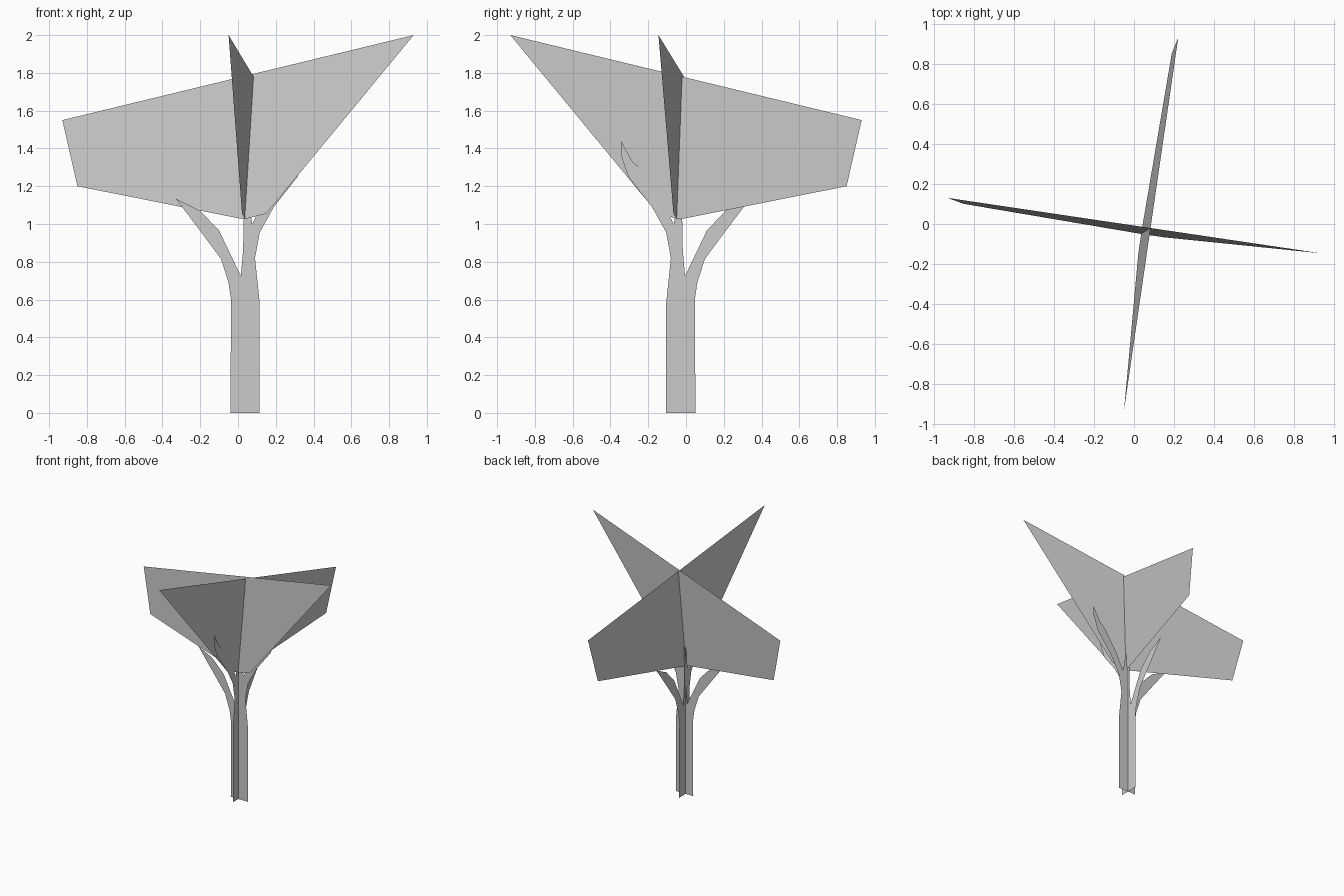
import bpy
import bmesh

cube = bpy.data.objects.get("Cube")
if cube:
    bpy.data.objects.remove(cube, do_unlink=True)

# One plain grey for the whole tree
grey = bpy.data.materials.new("plain_grey")
grey.use_nodes = True
colour = (0.6, 0.6, 0.6, 1)
grey.diffuse_color = colour
grey.node_tree.nodes["Principled BSDF"].inputs["Base Color"].default_value = colour


def sheet(name, profile, place):
    """Flat single-sided card: each profile point (u, z) is put in space by place."""
    bm = bmesh.new()
    bm.faces.new([bm.verts.new(place(u, z)) for u, z in profile])
    mesh = bpy.data.meshes.new(name)
    bm.to_mesh(mesh)
    bm.free()
    mesh.materials.append(grey)
    obj = bpy.data.objects.new(name, mesh)
    bpy.context.collection.objects.link(obj)
    return obj


# Trunk outline: right side, right branch, middle twig, left branch, left side
trunk = [
    (-0.04, 0), (0.115, 0), (0.115, 0.58), (0.09, 0.82), (0.115, 0.955),
    (0.19, 1.09), (0.315, 1.25), (0.355, 1.365), (0.355, 1.44),
    (0.29, 1.325), (0.25, 1.295), (0.14, 1.13), (0.075, 1.0),
    (0.045, 1.18), (0.03, 1.02), (0.027, 0.86), (0.015, 0.725),
    (-0.1, 0.965), (-0.2, 1.07), (-0.33, 1.135),
    (-0.22, 0.99), (-0.09, 0.815), (-0.05, 0.69), (-0.037, 0.6),
]

# Crown outline: blunt on one side, a long raised point on the other
crown = [(-0.93, 1.55), (-0.85, 1.2), (0.03, 1.025), (0.15, 1.055), (0.93, 2.0)]

# Two upright trunk cards crossing at a right angle
sheet("trunk_across", trunk, lambda u, z: (u, -0.035, z))
sheet("trunk_along", trunk, lambda u, z: (0.027, 0.01 - u, z))

# Two crown cards, turned a little and leaning against the trunk
sheet("crown_across", crown, lambda u, z: (u, -0.093 - 0.16 * u + 0.048 * z, z))
sheet("crown_along", crown, lambda u, z: (-0.014 - 0.159 * u + 0.056 * z, -u, z))
